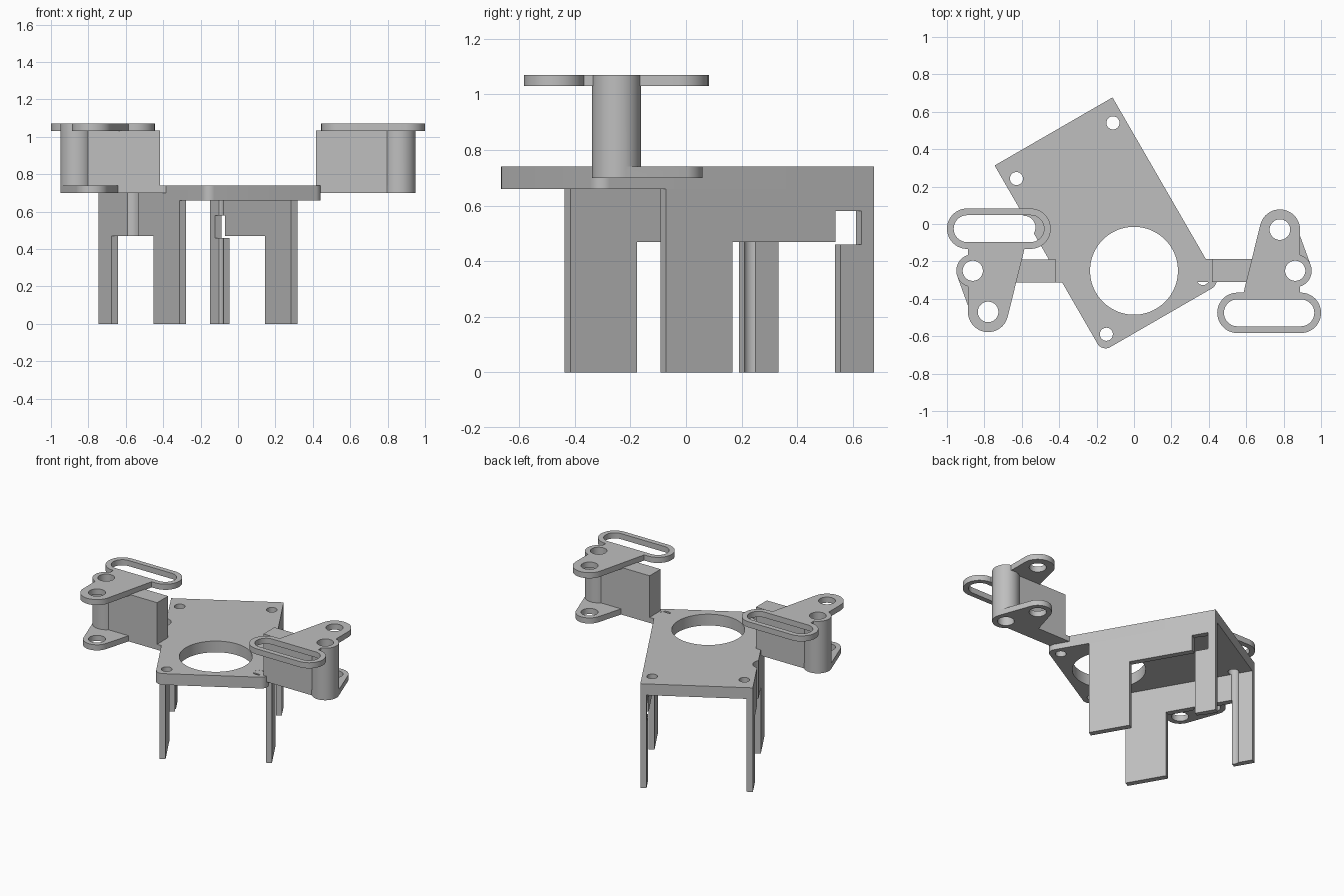
import bpy, bmesh, math
from mathutils import Matrix

if "Cube" in bpy.data.objects:
    bpy.data.objects.remove(bpy.data.objects["Cube"], do_unlink=True)

grey = bpy.data.materials.new("plain_grey")
grey.use_nodes = True
colour = (0.52, 0.52, 0.52, 1)
grey.diffuse_color = colour
grey.node_tree.nodes["Principled BSDF"].inputs["Base Color"].default_value = colour

PIVOT = Matrix.Translation((0, -0.25, 0))   # centre of the big plate hole


def circle(x, y, r, n=48):
    return [(x + r * math.cos(2 * math.pi * i / n), y + r * math.sin(2 * math.pi * i / n))
            for i in range(n)]


def rect(x0, x1, y0, y1):
    return [(x0, y0), (x1, y0), (x1, y1), (x0, y1)]


def hull(pts):
    """Convex outline, counter-clockwise."""
    pts = sorted(set(pts))

    def half(seq):
        out = []
        for p in seq:
            while len(out) > 1 and ((out[-1][0] - out[-2][0]) * (p[1] - out[-2][1])
                                    - (out[-1][1] - out[-2][1]) * (p[0] - out[-2][0])) <= 1e-9:
                out.pop()
            out.append(p)
        return out[:-1]
    return half(pts) + half(pts[::-1])


def stadium(x0, x1, y, r):
    return hull(circle(x0, y, r) + circle(x1, y, r))


def prism(name, outline, z0, z1, angle):
    """Extrude an outline upward, turned about the pivot."""
    bm = bmesh.new()
    face = bm.faces.new([bm.verts.new((x, y, z0)) for x, y in outline])
    top = bmesh.ops.extrude_face_region(bm, geom=[face])["geom"]
    bmesh.ops.translate(bm, vec=(0, 0, z1 - z0),
                        verts=[g for g in top if isinstance(g, bmesh.types.BMVert)])
    bmesh.ops.recalc_face_normals(bm, faces=bm.faces)
    bm.transform(PIVOT @ Matrix.Rotation(math.radians(angle), 4, "Z"))
    mesh = bpy.data.meshes.new(name)
    bm.to_mesh(mesh)
    bm.free()
    mesh.materials.append(grey)
    obj = bpy.data.objects.new(name, mesh)
    bpy.context.collection.objects.link(obj)
    return obj


def combine(obj, others, operation):
    """Boolean the other solids into obj, then discard them."""
    for other in others:
        mod = obj.modifiers.new("solid", "BOOLEAN")
        mod.operation, mod.solver, mod.object = operation, "EXACT", other
        bpy.context.view_layer.update()
        graph = bpy.context.evaluated_depsgraph_get()
        mesh = bpy.data.meshes.new_from_object(obj.evaluated_get(graph))
        obj.modifiers.clear()
        obj.data = mesh
        bpy.data.objects.remove(other, do_unlink=True)


def smooth(obj):
    bpy.ops.object.select_all(action="DESELECT")
    obj.select_set(True)
    bpy.context.view_layer.objects.active = obj
    bpy.ops.object.shade_smooth_by_angle(angle=math.radians(30))


# Stand: plate with rounded front corners and two side walls cut into legs
TILT, HALF, FRONT, BACK, WALL = 30, 0.364, -0.29, 0.86, 0.04
LOW, TOP = 0.66, 0.74
plate = prism("stand", hull(circle(HALF - 0.05, FRONT + 0.05, 0.05)
                            + circle(0.05 - HALF, FRONT + 0.05, 0.05)
                            + [(HALF, BACK), (-HALF, BACK)]), LOW, TOP, TILT)
walls = [prism("wall", rect(x, x + WALL, -0.005, BACK), 0, LOW + 0.04, TILT)
         for x in (-HALF, HALF - WALL)]
combine(plate, walls, "UNION")

cutters = [prism("leg_gap", rect(-0.6, 0.6, 0.272, 0.72), -0.1, 0.47, TILT),
           prism("centre_hole", circle(0, 0, 0.235, 96), 0.5, 1, TILT),
           prism("side_notch", rect(0.25, 0.5, 0.70, 0.807), 0.46, 0.58, TILT),
           prism("wall_groove", circle(-HALF - 0.03, 0.495, 0.062), 0.4, 1, TILT)]
for x in (-0.298, 0.298):
    for y in (-0.22, 0.741):
        cutters.append(prism("screw_hole", circle(x, y, 0.035, 32), -0.1, 1, TILT))
combine(plate, cutters, "DIFFERENCE")
smooth(plate)

# Side arms: the same bracket turned half a circle for the other side
HUB_X, TAB = 0.862, (0.78, 0.22)
SLOT = (0.553, 0.892, -0.225)
for name, angle in (("left_bracket", 0), ("right_bracket", 180)):
    arm = prism(name, rect(0.417, HUB_X, -0.06, 0.063), 0.70, 1.035, angle)
    hub = circle(HUB_X, 0, 0.088)
    parts = [
        prism("bridge", rect(0.33, 0.5, -0.06, 0.063), 0.70, 0.739, angle),
        prism("hub", hub, 0.70, 1.07, angle),
        prism("lower_tab", hull(hub + circle(*TAB, 0.09) + [(0.64, 0.06)]), 0.70, 0.74, angle),
        prism("upper_web", hull(circle(*TAB, 0.108)
                                + [(0.58, -0.14), (0.888, -0.14)]), 1.03, 1.07, angle),
        prism("slot_rim", stadium(*SLOT, 0.108), 1.03, 1.07, angle)]
    combine(arm, parts, "UNION")
    holes = [prism("hub_hole", circle(HUB_X, 0, 0.054), 0.5, 1.2, angle),
             prism("tab_hole_low", circle(*TAB, 0.055), 0.65, 0.8, angle),
             prism("tab_hole_high", circle(*TAB, 0.055), 0.95, 1.2, angle),
             prism("slot", stadium(*SLOT, 0.072), 0.95, 1.2, angle)]
    combine(arm, holes, "DIFFERENCE")
    smooth(arm)
